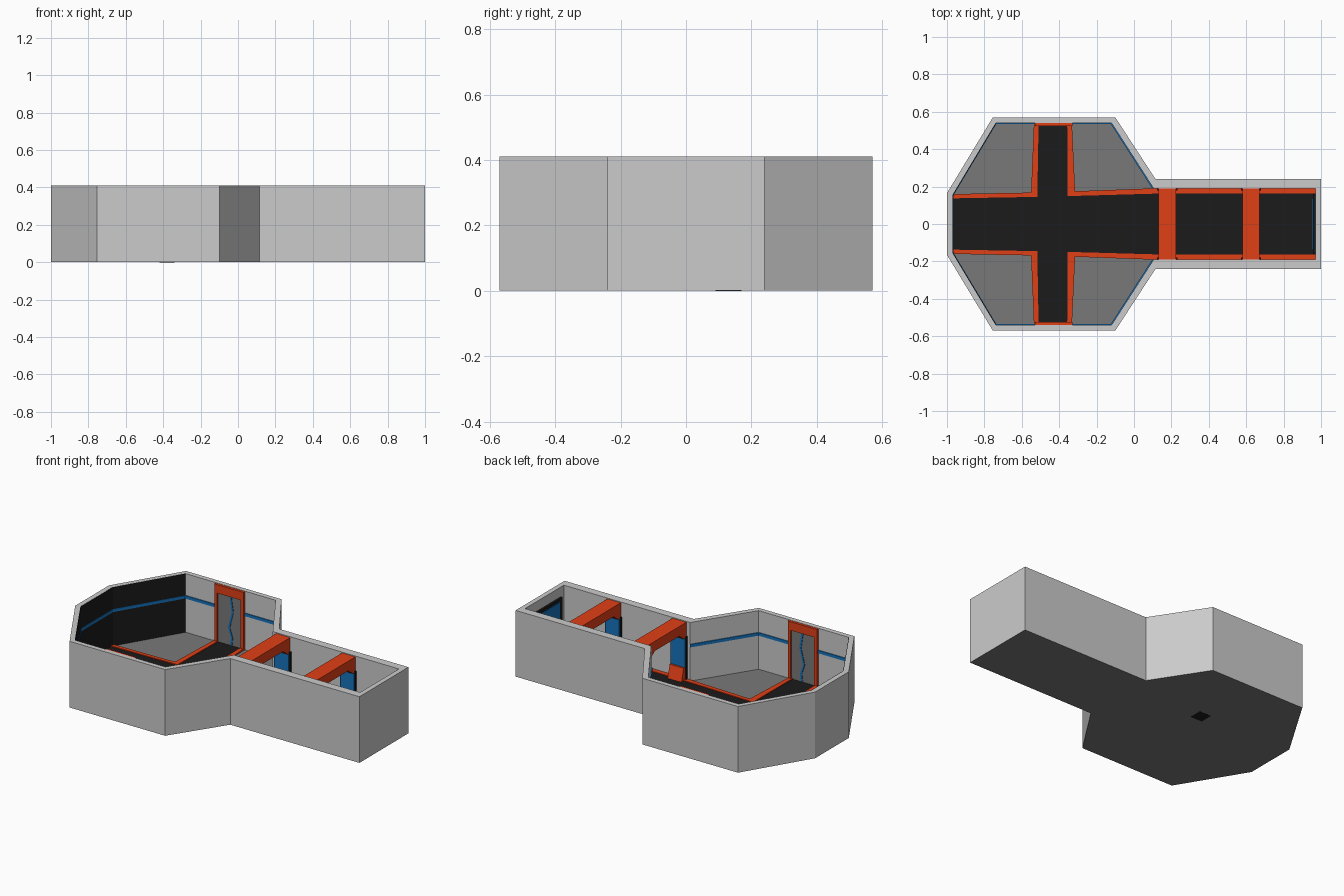
import bpy, bmesh
from mathutils import Vector

if "Cube" in bpy.data.objects:
    bpy.data.objects.remove(bpy.data.objects["Cube"])

H, FLOOR = 0.41, 0.047


def material(name, rgb):
    m = bpy.data.materials.new(name)
    m.diffuse_color = (*rgb, 1)
    m.use_nodes = True
    m.node_tree.nodes["Principled BSDF"].inputs["Base Color"].default_value = m.diffuse_color
    return m


ORANGE = material("orange", (0.75, 0.05, 0.008))
BLACK = material("black", (0.011, 0.011, 0.011))
DARK = material("dark_grey", (0.19, 0.19, 0.19))
BLUE = material("blue", (0.008, 0.17, 0.5))


def finish(name, bm, mat):
    bmesh.ops.recalc_face_normals(bm, faces=bm.faces)
    me = bpy.data.meshes.new(name)
    bm.to_mesh(me)
    bm.free()
    if mat:
        me.materials.append(mat)
    ob = bpy.data.objects.new(name, me)
    bpy.context.collection.objects.link(ob)
    return ob


def loft(name, a, b, mat=None):
    """Solid between two matching loops."""
    bm = bmesh.new()
    va, vb = [bm.verts.new(p) for p in a], [bm.verts.new(p) for p in b]
    n = len(a)
    bm.faces.new(va)
    bm.faces.new(vb)
    for i in range(n):
        j = (i + 1) % n
        bm.faces.new((va[i], va[j], vb[j], vb[i]))
    return finish(name, bm, mat)


def extrude(name, pts, vec, mat=None):
    return loft(name, pts, [Vector(p) + Vector(vec) for p in pts], mat)


def box(name, x0, x1, y0, y1, z0, z1, mat=None):
    return extrude(name, [(x0, y0, z0), (x1, y0, z0), (x1, y1, z0), (x0, y1, z0)],
                   (0, 0, z1 - z0), mat)


def wall_strip(name, p, q, z0, z1, depth, mat):
    """Thin panel on the inner side of a wall running from p to q."""
    p, q = Vector((*p, z0)), Vector((*q, z0))
    n = Vector((0, 0, 1)).cross(q - p).normalized()
    if n.dot(Vector((-0.43, 0, z0)) - p) < 0:
        n = -n
    a = n * depth
    extrude(name, [p, q, q + a, p + a], (0, 0, z1 - z0), mat)


def outline(half):
    return half + [(x, -y) for x, y in reversed(half)]


outer = outline([(-1, 0.165), (-0.755, 0.57), (-0.10, 0.57), (0.115, 0.24), (1, 0.24)])
inner = outline([(-0.97, 0.157), (-0.74, 0.54), (-0.12, 0.54), (0.105, 0.19), (0.97, 0.19)])

# Outer walls: outside, rim and inside
bm = bmesh.new()
rings = [[bm.verts.new((x, y, z)) for x, y in pts]
         for pts, z in ((outer, 0), (outer, H), (inner, H), (inner, 0.02))]
for r, s in zip(rings, rings[1:]):
    for i in range(len(r)):
        j = (i + 1) % len(r)
        bm.faces.new((r[i], r[j], s[j], s[i]))
finish("walls", bm, None)

# Floor slab with small black plate underneath
loft("floor", [(x, y, 0) for x, y in outer], [(x, y, FLOOR) for x, y in inner], DARK)
box("underside_plate", -0.42, -0.34, 0.09, 0.17, -0.001, 0.004, BLACK)

# Black floor paths
def slab(name, pts, z1, mat):
    extrude(name, [(x, y, FLOOR - 0.01) for x, y in pts], (0, 0, z1 - FLOOR + 0.01), mat)


slab("long_path", outline([(-0.97, 0.137), (-0.43, 0.147), (0.105, 0.162), (0.97, 0.162)]),
     0.051, BLACK)
slab("cross_path", [(-0.515, -0.54), (-0.35, -0.54), (-0.35, 0.54), (-0.515, 0.54)],
     0.0505, BLACK)

for s, side in ((1, "back"), (-1, "front")):
    # Orange path edging
    edges = {
        "west": [(-0.97, 0.137), (-0.517, 0.145), (-0.51, 0.54), (-0.535, 0.54),
                 (-0.55, 0.168), (-0.96, 0.16)],
        "east": [(-0.355, 0.149), (0.105, 0.162), (0.97, 0.162), (0.97, 0.19),
                 (0.09, 0.19), (-0.315, 0.175), (-0.332, 0.54), (-0.357, 0.54)],
    }
    for k, pts in edges.items():
        slab(f"{side}_{k}_edging", [(x, s * y) for x, y in pts], 0.056, ORANGE)

    # Side door: frame, leaf and wavy line
    for x0, x1, z0 in ((-0.53, -0.51, FLOOR), (-0.35, -0.33, FLOOR), (-0.51, -0.35, 0.355)):
        box(side + "_door_frame", x0, x1, s * 0.525, s * 0.545, z0, H - 0.002, ORANGE)
    box(side + "_door_leaf", -0.51, -0.35, s * 0.535, s * 0.545, FLOOR, 0.355, DARK)
    wave = [(-0.425, 0.355), (-0.41, 0.26), (-0.435, 0.16), (-0.415, 0.1), (-0.42, 0.055)]
    loop = [(x - 0.006, z) for x, z in wave] + [(x + 0.006, z) for x, z in reversed(wave)]
    extrude(side + "_door_line", [(x, s * 0.532, z) for x, z in loop],
            (0, s * 0.008, 0), BLUE)

    # Black cladding and blue stripe round the main room
    a, b, c, d = [(x, s * y) for x, y in inner[:4]]
    wall_strip(side + "_cladding", a, b, FLOOR, H - 0.001, 0.003, BLACK)
    for p, q in ((a, b), (b, (-0.53, b[1])), ((-0.33, c[1]), c), (c, d)):
        wall_strip(side + "_stripe", p, q, 0.258, 0.276, 0.006, BLUE)

wall_strip("end_cladding", inner[0], inner[-1], FLOOR, H - 0.001, 0.003, BLACK)
wall_strip("end_stripe", inner[0], inner[-1], 0.258, 0.276, 0.006, BLUE)

# Corridor arches: haunched beam, panels and wedge feet
for x0, x1 in ((0.13, 0.225), (0.58, 0.672)):
    beam = [(-0.192, 0.405), (-0.192, 0.31), (-0.165, 0.31), (-0.12, 0.345),
            (0.12, 0.345), (0.165, 0.31), (0.192, 0.31), (0.192, 0.405)]
    extrude("arch_beam", [(x0, y, z) for y, z in beam], (x1 - x0, 0, 0), ORANGE)
    for s in (1, -1):
        box("arch_column", x0 - 0.008, x1 + 0.008, s * 0.18, s * 0.195, FLOOR, 0.32, BLACK)
        box("arch_panel", x0, x1, s * 0.174, s * 0.182, 0.12, 0.315, BLUE)
        foot = [(0.192, FLOOR), (0.14, FLOOR), (0.162, 0.13), (0.192, 0.13)]
        extrude("arch_foot", [(x0, s * y, z) for y, z in foot], (x1 - x0, 0, 0), ORANGE)

# Door at the corridor end
box("end_door_frame", 0.958, 0.975, -0.16, 0.16, FLOOR, 0.35, BLACK)
box("end_door_panel", 0.953, 0.965, -0.135, 0.135, 0.06, 0.33, BLUE)
